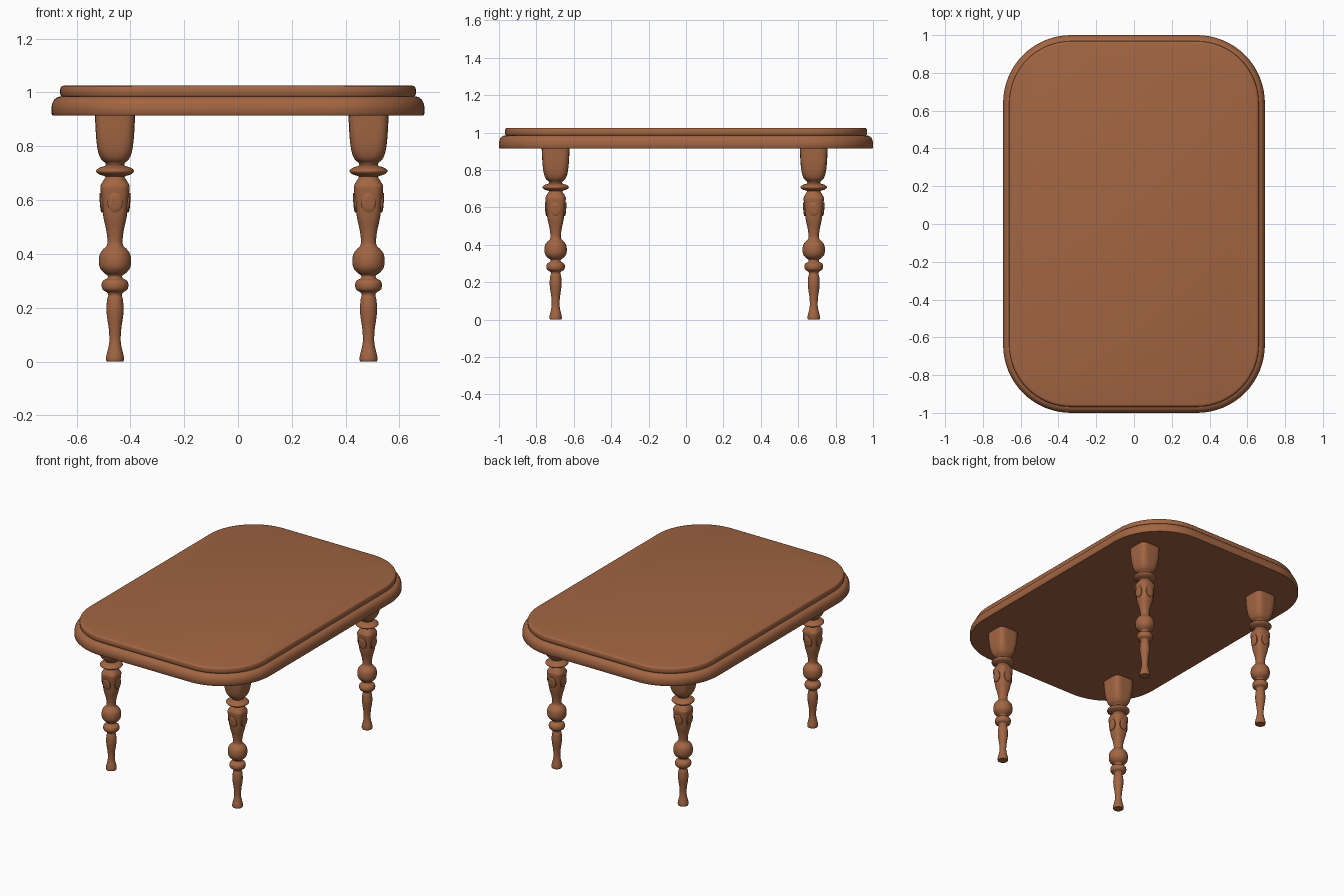
import bpy, bmesh, math
from mathutils import Vector

if "Cube" in bpy.data.objects:
    bpy.data.objects.remove(bpy.data.objects["Cube"])

wood = bpy.data.materials.new("wood")
wood.diffuse_color = (0.36, 0.13, 0.055, 1)
wood.use_nodes = True
wood.node_tree.nodes["Principled BSDF"].inputs["Base Color"].default_value = wood.diffuse_color


def loft(name, rings):
    """Skin a stack of equal-length closed rings and cap both ends."""
    bm = bmesh.new()
    vr = [[bm.verts.new(p) for p in ring] for ring in rings]
    n = len(vr[0])
    for a, b in zip(vr, vr[1:]):
        for i in range(n):
            j = (i + 1) % n
            bm.faces.new((a[i], a[j], b[j], b[i]))
    bm.faces.new(vr[0][::-1])
    bm.faces.new(vr[-1])
    return finish(name, bm)


def finish(name, bm, angle=40):
    me = bpy.data.meshes.new(name)
    bm.to_mesh(me)
    bm.free()
    me.materials.append(wood)
    ob = bpy.data.objects.new(name, me)
    bpy.context.collection.objects.link(ob)
    bpy.ops.object.select_all(action='DESELECT')
    ob.select_set(True)
    bpy.context.view_layer.objects.active = ob
    bpy.ops.object.shade_smooth_by_angle(angle=math.radians(angle))
    return ob


def rounded_rect(hx, hy, r, z, seg=16):
    pts = []
    for k, (sx, sy) in enumerate([(1, 1), (-1, 1), (-1, -1), (1, -1)]):
        for i in range(seg + 1):
            t = math.pi / 2 * (k + i / seg)
            pts.append((sx * (hx - r) + r * math.cos(t), sy * (hy - r) + r * math.sin(t), z))
    return pts


def squircle(r, n, z, sides=40):
    """Cross-section: n = 2 is round, larger n is squarer."""
    pts = []
    for i in range(sides):
        t = 2 * math.pi * i / sides
        c, s = math.cos(t), math.sin(t)
        k = r / (abs(c) ** n + abs(s) ** n) ** (1 / n)
        pts.append((k * c, k * s, z))
    return pts


def smooth_curve(p, steps=3):
    """Catmull-Rom refinement of the leg profile."""
    out = []
    for i in range(len(p) - 1):
        a, b, c, d = (Vector(p[max(0, min(len(p) - 1, i + k))]) for k in (-1, 0, 1, 2))
        for s in range(steps):
            t = s / steps
            out.append(0.5 * (2 * b + (c - a) * t + (2 * a - 5 * b + 4 * c - d) * t * t
                              + (3 * b - a - 3 * c + d) * t ** 3))
    return out + [Vector(p[-1])]


# Tabletop: two stepped tiers with rounded edges (inset, z)
edge = [(0.004, 0.915), (0, 0.92), (0, 0.945), (0.003, 0.96), (0.010, 0.973), (0.02, 0.981),
        (0.031, 0.985), (0.037, 0.985), (0.034, 0.989), (0.032, 0.996), (0.032, 1.010),
        (0.034, 1.018), (0.038, 1.023), (0.046, 1.025)]
loft("tabletop", [rounded_rect(0.693 - d, 1.0 - d, 0.36 - d, z) for d, z in edge])

# Turned leg profile (radius, z, squareness)
profile = [(0.030, 0.0, 2), (0.033, 0.006, 2), (0.032, 0.022, 2), (0.024, 0.055, 2), (0.021, 0.08, 2),
           (0.023, 0.12, 2), (0.029, 0.16, 2), (0.032, 0.195, 2), (0.029, 0.232, 2), (0.025, 0.245, 2),
           (0.030, 0.257, 2), (0.045, 0.266, 2), (0.050, 0.283, 2), (0.045, 0.300, 2),
           (0.029, 0.309, 2), (0.028, 0.320, 2), (0.042, 0.330, 2), (0.056, 0.348, 2),
           (0.060, 0.373, 2), (0.056, 0.400, 2), (0.043, 0.418, 2), (0.031, 0.430, 2),
           (0.028, 0.450, 2.1), (0.033, 0.490, 2.4), (0.043, 0.535, 2.8), (0.049, 0.590, 3.1),
           (0.054, 0.640, 3.2), (0.053, 0.655, 3), (0.042, 0.675, 2.4), (0.036, 0.687, 2),
           (0.056, 0.694, 2), (0.069, 0.703, 2), (0.069, 0.712, 2), (0.056, 0.721, 2),
           (0.036, 0.728, 2), (0.037, 0.738, 2.2), (0.052, 0.752, 2.7), (0.063, 0.780, 3.5),
           (0.069, 0.82, 4.2), (0.072, 0.86, 4.8), (0.075, 0.92, 5)]
leg = [squircle(r, n, z) for r, z, n in smooth_curve(profile)]


def medallions(name, cx, cy):
    """Raised oval on each of the four faces of the vase section."""
    bm = bmesh.new()
    rings = [(1.0, 0.040), (1.0, 0.0525), (0.9, 0.055), (0.5, 0.0565)]
    for k in range(4):
        a = k * math.pi / 2
        ca, sa = math.cos(a), math.sin(a)
        vr = []
        for s, out in rings:
            row = []
            for i in range(24):
                t = 2 * math.pi * i / 24
                u, w = 0.028 * s * math.cos(t), 0.037 * s * math.sin(t)
                o = out + 0.09 * w    # follow the outward lean of the face
                row.append(bm.verts.new((cx + o * ca - u * sa, cy + o * sa + u * ca, 0.59 + w)))
            vr.append(row)
        for p, q in zip(vr, vr[1:]):
            for i in range(24):
                j = (i + 1) % 24
                bm.faces.new((p[i], p[j], q[j], q[i]))
        bm.faces.new(vr[-1])
    finish(name, bm)


# Four legs
for xn, cx in (("left", -0.457), ("right", 0.485)):
    for yn, cy in (("front", -0.697), ("back", 0.683)):
        loft(f"{yn}_{xn}_leg", [[(x + cx, y + cy, z) for x, y, z in ring] for ring in leg])
        medallions(f"{yn}_{xn}_leg_medallions", cx, cy)
